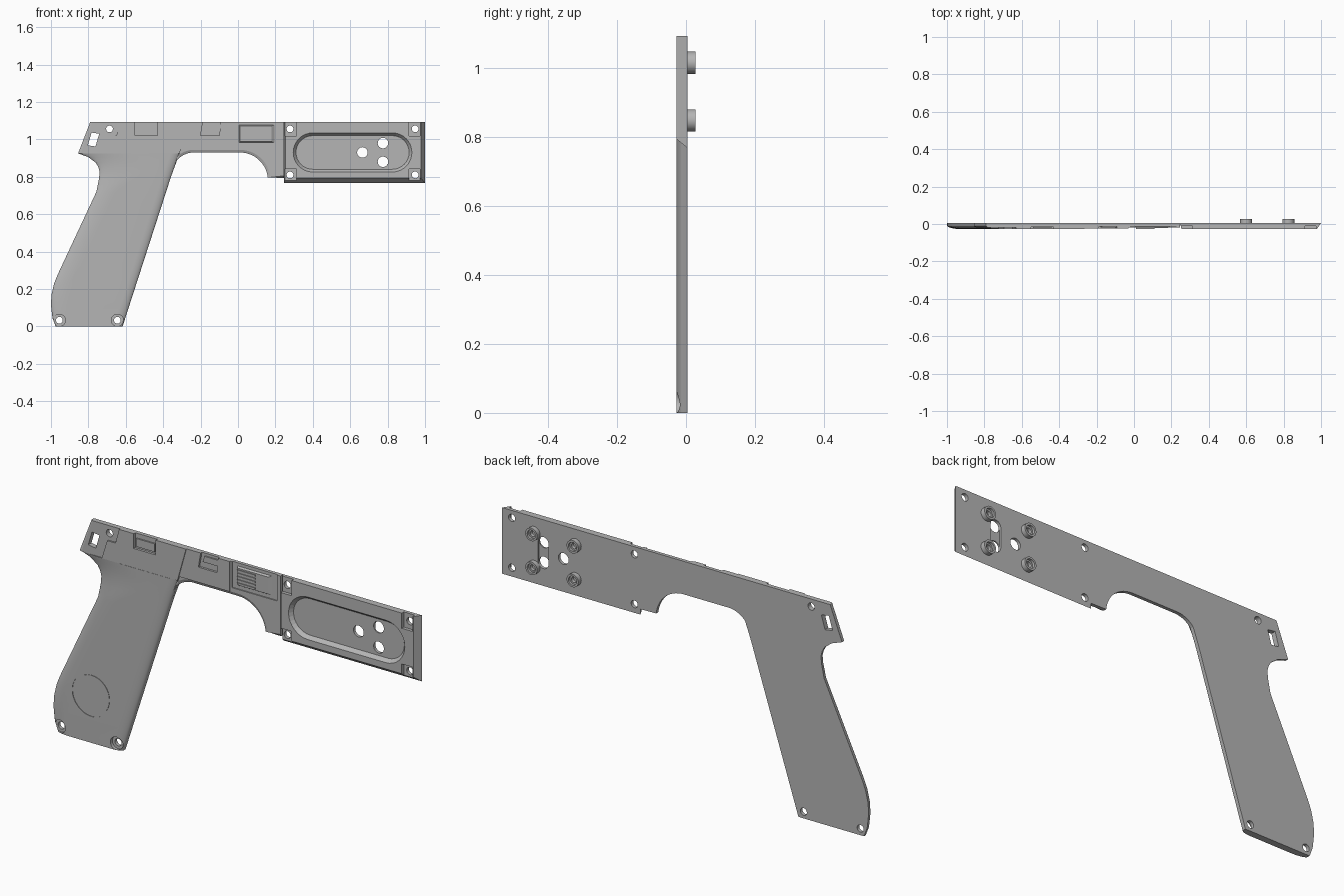
import bpy, bmesh, math

if "Cube" in bpy.data.objects:
    bpy.data.objects.remove(bpy.data.objects["Cube"], do_unlink=True)

grey = bpy.data.materials.new("plain_grey")
grey.use_nodes = True
colour = (0.46, 0.46, 0.46, 1)
grey.diffuse_color = colour
grey.node_tree.nodes["Principled BSDF"].inputs["Base Color"].default_value = colour

BACK, BASE, FACE = 0.005, -0.012, -0.028
TOP, STEP = 1.093, 0.925


def finish(name, bm):
    bmesh.ops.recalc_face_normals(bm, faces=bm.faces)
    mesh = bpy.data.meshes.new(name)
    bm.to_mesh(mesh)
    bm.free()
    mesh.materials.append(grey)
    ob = bpy.data.objects.new(name, mesh)
    bpy.context.collection.objects.link(ob)
    return ob


def loft(name, rings):
    """Join closed rings of points and cap both ends."""
    bm = bmesh.new()
    rows = [[bm.verts.new(p) for p in ring] for ring in rings]
    for a, b in zip(rows, rows[1:]):
        for i in range(len(a)):
            j = (i + 1) % len(a)
            bm.faces.new((a[i], a[j], b[j], b[i]))
    bm.faces.new(rows[0])
    bm.faces.new(rows[-1])
    return finish(name, bm)


def slab(name, outline, y_back, y_front, front=None):
    """Extrude an x-z outline along y, optionally tapering to another outline."""
    return loft(name, [[(x, y_back, z) for x, z in outline],
                       [(x, y_front, z) for x, z in front or outline]])


def arc(cx, cz, r, a, b, n=16):
    angles = [math.radians(a + (b - a) * i / n) for i in range(n + 1)]
    return [(cx + r * math.cos(t), cz + r * math.sin(t)) for t in angles]


def circle(cx, cz, r):
    return arc(cx, cz, r, 0, 348.75, 31)


def rect(x0, x1, z0, z1):
    return [(x0, z0), (x1, z0), (x1, z1), (x0, z1)]


def stadium(x0, x1, cz, r):
    return arc(x1 - r, cz, r, -90, 90) + arc(x0 + r, cz, r, 90, 270)


def guard_curve(e):
    return arc(-0.235, 0.81, 0.12 + e, 180, 90) + arc(0.01, 0.78, 0.15 + e, 90, 6)


def carve(ob, cutters):
    for c in cutters:
        mod = ob.modifiers.new(c.name, 'BOOLEAN')
        mod.operation, mod.solver, mod.object = 'DIFFERENCE', 'EXACT', c
    bpy.context.view_layer.update()
    dg = bpy.context.evaluated_depsgraph_get()
    mesh = bpy.data.meshes.new_from_object(ob.evaluated_get(dg))
    ob.modifiers.clear()
    ob.data = mesh


def cutter(outline, y_back=0.1, y_front=-0.1, front=None):
    ob = slab("cutter", outline, y_back, y_front, front)
    ob.hide_render = True
    cutters.append(ob)
    return ob


cutters = []

# Flat backing plate for the rear and middle
base = slab("backing_plate",
            [(-0.79, TOP), (-0.855, STEP), (-0.312, STEP), (-0.355, 0.81)]
            + guard_curve(0)[1:] + [(0.245, 0.794), (0.245, TOP)], BACK, BASE)

# Rear plate
rear = slab("rear_plate", [(-0.79, TOP), (-0.855, STEP), (-0.7, STEP), (-0.62, TOP)],
            BASE, -0.02, [(-0.78, TOP), (-0.84, STEP), (-0.7, STEP), (-0.62, TOP)])

# Raised upper panel over the grip
panel = slab("upper_panel", [(-0.725, STEP), (-0.312, STEP), (-0.265, TOP),
                             (-0.63, TOP), (-0.65, 1.02), (-0.695, 1.02)], BASE, -0.027)

# Middle plate with chamfered guard edge and raised block
ends = [(0.245, 0.794), (0.245, TOP), (-0.265, TOP), (-0.312, STEP)]
middle = slab("middle_plate", guard_curve(0) + ends, BASE, -0.018,
              guard_curve(0.014) + [(0.245, 0.805)] + ends[1:])
block = slab("middle_block", [(-0.308, 0.945), (-0.03, 0.945), (-0.03, TOP),
                              (-0.265, TOP)], BASE, -0.023)

# Front block with chamfered lower and end edges
front = slab("front_block", rect(0.245, 1, 0.767, TOP), BACK, FACE,
             rect(0.255, 0.978, 0.794, TOP))

# Grip lofted from rounded cross-sections: height, rear edge, rear rounding width
rows = [(0, -0.975, .08), (0.045, -0.992, .08), (0.115, -1, .09), (0.17, -0.997, .1),
        (0.23, -0.983, .1), (0.275, -0.965, .1), (0.5, -0.86, .1), (0.72, -0.757, .1),
        (0.755, -0.75, .13), (0.79, -0.743, .19), (0.825, -0.74, .24), (0.85, -0.746, .26),
        (0.875, -0.76, .28), (0.905, -0.8, .28), (STEP, -0.855, .28)]
sections = []
for z, xl, w in rows:
    xr = -0.617 + 0.262 * z / 0.81 if z < 0.81 else -0.355 + 0.043 * (z - 0.81) / 0.115
    quarter = [math.radians(a) for a in range(0, 91, 10)]
    left = [(xl + w * (1 - math.cos(t)), -0.008 - 0.02 * math.sin(t), z) for t in quarter]
    right = [(xr - 0.05 * (1 - math.cos(t)), -0.01 - 0.018 * math.sin(t), z) for t in quarter]
    sections.append([(xl, BACK, z)] + left + right[::-1] + [(xr, BACK, z)])
grip = loft("grip", sections)

# Screw holes, tilted rear window and sight holes
top_screw = cutter(circle(-0.687, 1.056, 0.018))
window = cutter([(-0.803, 0.968), (-0.762, 0.962), (-0.742, 1.03), (-0.783, 1.036)])
grip_cuts = []
for x in (-0.955, -0.645):
    grip_cuts += [cutter(circle(x, 0.033, 0.018)),
                  cutter(circle(x, 0.033, 0.032), BASE)]
front_cuts = [cutter(circle(x, z, 0.028))
              for x, z in ((0.775, 0.98), (0.775, 0.88), (0.665, 0.93))]
for x, side in ((0.278, 1), (0.947, -1)):
    for z, up in ((1.056, 1), (0.81, -1)):
        front_cuts.append(cutter(circle(x, z, 0.018)))
        x0, x1 = (0.2, 0.312) if side > 0 else (0.913, 0.973)
        z0, z1 = (1.018, 1.2) if up > 0 else (0.78, 0.842)
        front_cuts.append(cutter(rect(x0, x1, z0, z1), BASE))

# Long rounded recess in front, short slot behind
front_cuts.append(cutter(stadium(0.31, 0.915, 0.93, 0.09), -0.01, -0.032,
                         stadium(0.292, 0.933, 0.93, 0.108)))
slot = [(x, z) for z, x in stadium(0.852, 1.008, 0.775, 0.028)]
front_cuts.append(cutter(slot, 0.1, -0.003))

# Shallow ring on the grip side
ring = cutter(circle(-0.78, 0.235, 0.105), -0.0255)
slab("grip_disc", circle(-0.78, 0.235, 0.098), -0.02, -0.0279)

# Notches along the top edge
panel_notch = cutter(rect(-0.55, -0.43, 1.02, 1.2), -0.015)
block_notch = cutter([(-0.2, 1.02), (-0.1, 1.02), (-0.08, 1.2), (-0.17, 1.2)], -0.0125)
bay = cutter(rect(-0.02, 0.225, 0.965, 1.2), -0.0125)

# Rear bosses with stepped blind bores
bosses = []
for x in (0.6, 0.825):
    for z in (0.848, 1.015):
        boss = slab("rear_boss", circle(x, z, 0.032), 0.028, 0.004)
        step, bore = cutter(circle(x, z, 0.022), 0.1, 0.016), cutter(circle(x, z, 0.014), 0.1, 0.0)
        front_cuts.append(bore)
        carve(boss, [step, bore])
        bosses.append(boss)

carve(base, [top_screw, window])
carve(rear, [top_screw, window])
carve(panel, [panel_notch, top_screw])
carve(middle, [bay, block_notch])
carve(block, [block_notch])
carve(front, front_cuts)
carve(grip, grip_cuts + [ring])

# Small catches inside the notches
slab("panel_catch", rect(-0.54, -0.44, 1.03, 1.07), BASE, -0.022)
slab("block_catch", [(-0.18, 1.05), (-0.1, 1.05), (-0.09, 1.08), (-0.17, 1.08)], BASE, -0.019)

# Ribbed pod in the middle bay
slab("pod", rect(0.005, 0.195, 0.982, 1.078), BASE, -0.022, rect(0.012, 0.18, 0.988, 1.072))
for i in range(5):
    z = 0.993 + i * 0.016
    slab("pod_rib", rect(0.012, 0.11, z, z + 0.008), -0.02, -0.026)

# Remove helpers and shade
for c in cutters:
    bpy.data.objects.remove(c, do_unlink=True)
for ob in [grip] + bosses:
    ob.data.shade_smooth()
    ob.data.set_sharp_from_angle(angle=math.radians(35))
